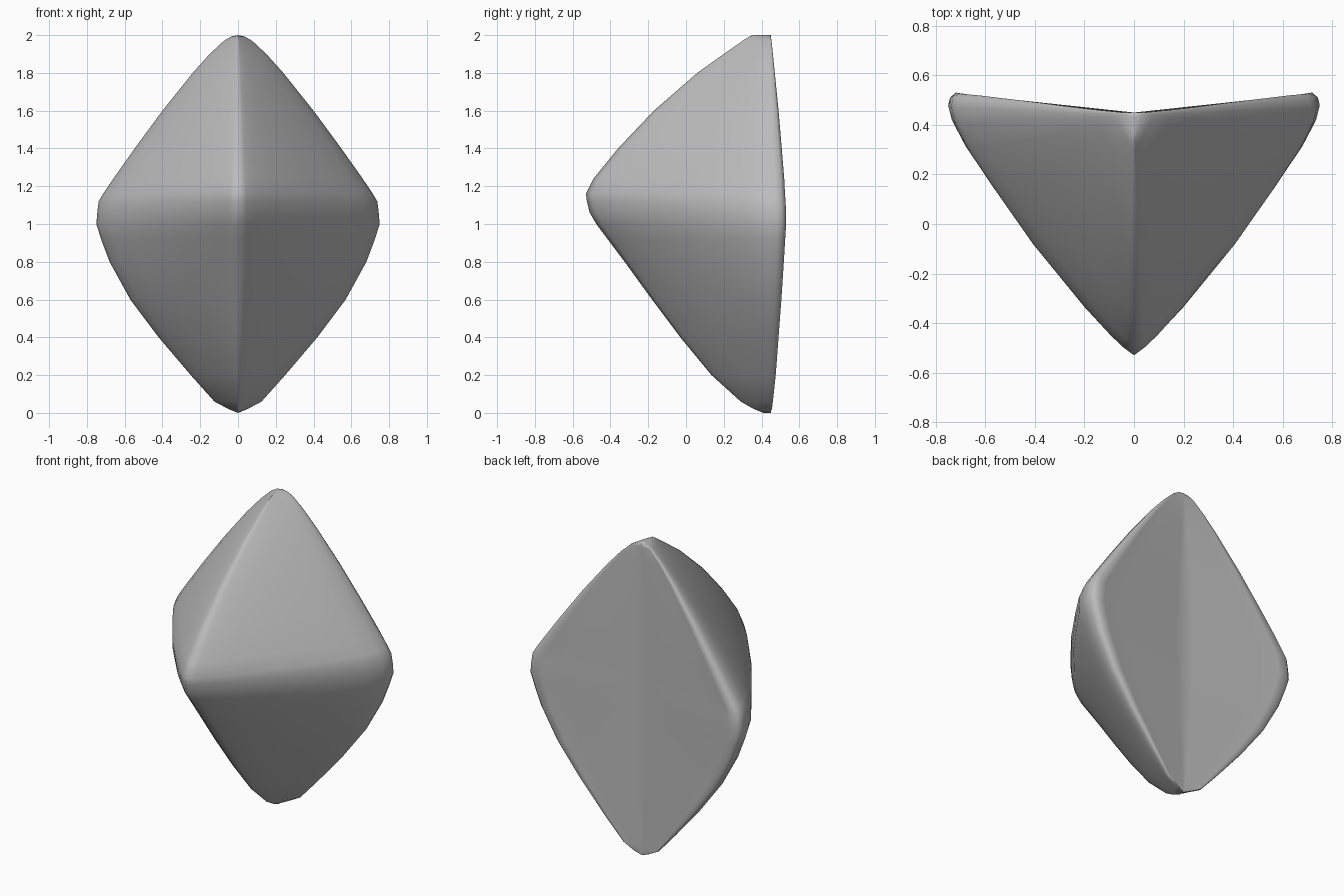
import bpy
import bmesh

cube = bpy.data.objects.get("Cube")
if cube:
    bpy.data.objects.remove(cube, do_unlink=True)

BACK_Y = 0.45

# Stations up the body: height, half width, front ridge y, rim y
STATIONS = [
    (0.0, 0.0, 0.41, 0.445), (0.02, 0.05, 0.36, 0.455), (0.06, 0.125, 0.29, 0.46),
    (0.2, 0.25, 0.135, 0.475), (0.4, 0.42, -0.03, 0.49), (0.6, 0.57, -0.18, 0.505),
    (0.8, 0.68, -0.325, 0.518), (0.92, 0.725, -0.415, 0.525), (1.0, 0.75, -0.475, 0.53),
    (1.06, 0.745, -0.51, 0.53), (1.12, 0.738, -0.525, 0.527), (1.16, 0.714, -0.53, 0.524),
    (1.24, 0.66, -0.49, 0.52), (1.4, 0.547, -0.36, 0.507), (1.6, 0.4, -0.17, 0.49),
    (1.8, 0.24, 0.06, 0.47), (1.9, 0.15, 0.2, 0.46), (1.97, 0.075, 0.3, 0.453),
    (1.993, 0.035, 0.335, 0.448), (2.0, 0.0, 0.36, 0.435),
]

# Half section from the front ridge to the rim: width share, depth share
FRONT = [(0, 0), (0.06, 0.03), (0.13, 0.075), (0.27, 0.18), (0.55, 0.42), (0.76, 0.63),
         (0.91, 0.79), (0.98, 0.89), (1, 0.95), (0.99, 0.98), (0.96, 1)]
# Shallow valley across the back, from the rim to the centre line
BACK = [0.88, 0.7, 0.45, 0.22, 0.08, 0]


def section(z, half, nose, rim):
    right = [(half * x, nose + (rim - nose) * y, z) for x, y in FRONT]
    right += [(half * f, BACK_Y + (rim - BACK_Y) * f, z) for f in BACK]
    left = [(-x, y, h) for x, y, h in right[-2:0:-1]]
    return right + left


# Loft the sections into one closed skin
bm = bmesh.new()
rings = [[bm.verts.new(p) for p in section(*s)] for s in STATIONS]
for low, high in zip(rings, rings[1:]):
    for i in range(len(low)):
        j = (i + 1) % len(low)
        bm.faces.new((low[i], low[j], high[j], high[i]))
bmesh.ops.remove_doubles(bm, verts=bm.verts, dist=0.0005)
bmesh.ops.recalc_face_normals(bm, faces=bm.faces)
for face in bm.faces:
    face.smooth = True

mesh = bpy.data.meshes.new("rounded_pyramid_shell")
bm.to_mesh(mesh)
bm.free()
shell = bpy.data.objects.new("rounded_pyramid_shell", mesh)
bpy.context.collection.objects.link(shell)

# Plain grey surface
grey = bpy.data.materials.new("plain_grey")
grey.use_nodes = True
color = (0.5, 0.5, 0.5, 1)
grey.diffuse_color = color
grey.node_tree.nodes["Principled BSDF"].inputs["Base Color"].default_value = color
mesh.materials.append(grey)
